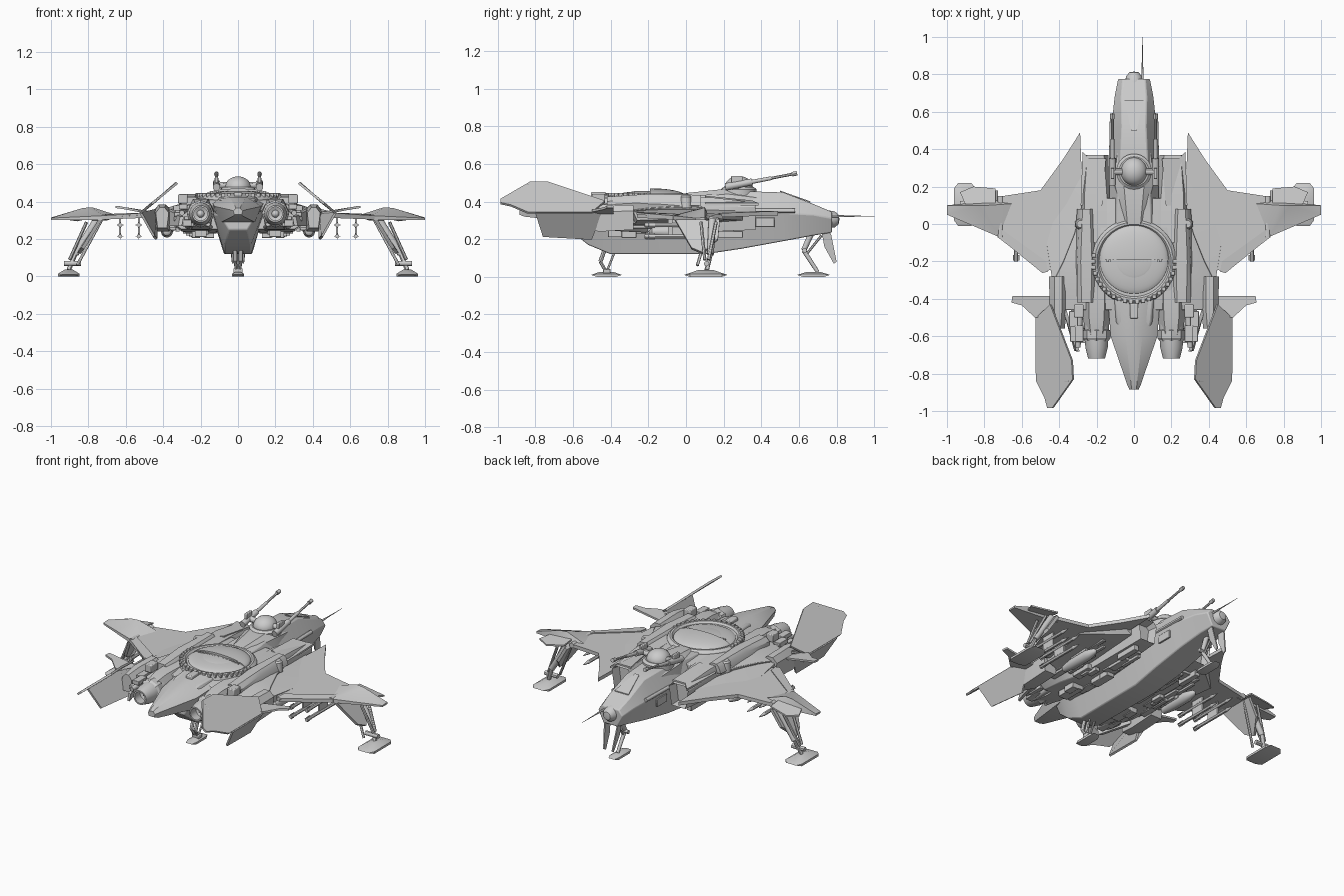
import bpy, bmesh, math, random
from mathutils import Vector, Matrix

random.seed(4)


def finish(name, bm, mirror=False, bevel=0):
    bmesh.ops.recalc_face_normals(bm, faces=bm.faces[:])
    me = bpy.data.meshes.new(name)
    bm.to_mesh(me)
    bm.free()
    ob = bpy.data.objects.new(name, me)
    bpy.context.collection.objects.link(ob)
    if bevel:
        b = ob.modifiers.new("Bevel", 'BEVEL')
        b.width, b.segments, b.limit_method = bevel, 2, 'ANGLE'
    if mirror:
        ob.modifiers.new("Mirror", 'MIRROR').use_mirror_merge = False
    return ob


def loft(name, sections, cx=0, mirror=False, bevel=0, inset=0):
    # hexagonal sections: y, top z, top half-width, mid z, mid hw, bottom z, bottom hw
    bm = bmesh.new()
    rings = []
    for y, zt, wt, zm, wm, zb, wb in sections:
        rings.append([bm.verts.new((cx + x, y, z)) for x, z in
                      ((-wt, zt), (wt, zt), (wm, zm), (wb, zb), (-wb, zb), (-wm, zm))])
    for a, b in zip(rings, rings[1:]):
        for i in range(6):
            j = (i + 1) % 6
            bm.faces.new((a[i], a[j], b[j], b[i]))
    front = bm.faces.new(rings[0])
    bm.faces.new(rings[-1])
    bmesh.ops.recalc_face_normals(bm, faces=bm.faces[:])
    if inset:
        bmesh.ops.inset_region(bm, faces=[front], thickness=inset)
        bmesh.ops.translate(bm, verts=front.verts[:], vec=(0, -0.06, 0))
    return finish(name, bm, mirror, bevel)


def plate(name, pts, off, mirror=True):
    # polygon given thickness along the offset vector
    bm = bmesh.new()
    o = Vector(off) / 2
    a = [bm.verts.new(Vector(p) + o) for p in pts]
    b = [bm.verts.new(Vector(p) - o) for p in pts]
    bm.faces.new(a)
    bm.faces.new(b[::-1])
    for i in range(len(pts)):
        j = (i + 1) % len(pts)
        bm.faces.new((a[i], b[i], b[j], a[j]))
    return finish(name, bm, mirror)


def hull(name, pts, mirror=True):
    bm = bmesh.new()
    for p in pts:
        bm.verts.new(p)
    bmesh.ops.convex_hull(bm, input=bm.verts[:])
    return finish(name, bm, mirror)


def box(name, c, s, mirror=False, bevel=0):
    bm = bmesh.new()
    bmesh.ops.create_cube(bm, size=1, matrix=Matrix.Translation(c) @ Matrix.Diagonal((*s, 1)))
    return finish(name, bm, mirror, bevel)


def rods(name, segs, mirror=False, n=12):
    # each segment: start, end, start radius, end radius
    bm = bmesh.new()
    for p, q, r1, r2 in segs:
        p, q = Vector(p), Vector(q)
        m = Matrix.Translation((p + q) / 2) @ (q - p).to_track_quat('Z', 'Y').to_matrix().to_4x4()
        bmesh.ops.create_cone(bm, cap_ends=True, segments=n, radius1=r1, radius2=r2,
                              depth=(q - p).length, matrix=m)
    return finish(name, bm, mirror)


def lathe(name, prof, c, axis='Z', mirror=False, n=32):
    # profile of (radius, height) turned about an axis through c
    bm = bmesh.new()
    rings = []
    for r, h in prof:
        ring = []
        for i in range(n):
            t = 2 * math.pi * i / n
            x, y = r * math.cos(t), r * math.sin(t)
            ring.append(bm.verts.new(Vector(c) + Vector((x, y, h) if axis == 'Z' else (x, h, y))))
        rings.append(ring)
    for a, b in zip(rings, rings[1:]):
        for i in range(n):
            j = (i + 1) % n
            bm.faces.new((a[i], a[j], b[j], b[i]))
    bmesh.ops.remove_doubles(bm, verts=bm.verts[:], dist=1e-5)
    return finish(name, bm, mirror)


def dome(name, c, s, cut=None):
    bm = bmesh.new()
    bmesh.ops.create_uvsphere(bm, u_segments=40, v_segments=20, radius=1,
                              matrix=Matrix.Translation(c) @ Matrix.Diagonal((*s, 1)))
    if cut:
        r = bmesh.ops.bisect_plane(bm, geom=bm.verts[:] + bm.edges[:] + bm.faces[:],
                                   plane_co=c, plane_no=cut, clear_outer=True)
        bmesh.ops.contextual_create(bm, geom=[e for e in r['geom_cut'] if isinstance(e, bmesh.types.BMEdge)])
    return finish(name, bm)


# Central hull with keel, nose and tail beak
loft("hull", [(.775, .345, .06, .31, .087, .235, .05), (.68, .385, .068, .33, .105, .22, .065),
              (.52, .448, .065, .34, .122, .19, .08), (.3, .455, .075, .35, .13, .15, .085),
              (.1, .435, .09, .34, .14, .12, .075), (-.4, .425, .1, .33, .14, .12, .07),
              (-.52, .42, .09, .33, .13, .17, .07), (-.62, .38, .06, .33, .10, .25, .05)], bevel=.006)
loft("tail_beak", [(-.40, .435, .06, .395, .14, .29, .12), (-.6, .425, .045, .375, .125, .29, .09),
                   (-.86, .375, .015, .355, .036, .32, .03), (-.885, .365, .012, .35, .025, .33, .02)])
loft("canopy_fairing", [(.38, .445, .05, .42, .09, .36, .10), (.22, .468, .055, .44, .105, .36, .12),
                        (0, .445, .035, .42, .05, .36, .07)])
plate("nose_top_panel", [(-.05, .66, .398), (.05, .66, .398), (.015, .5, .455), (-.015, .5, .455)], (0, 0, .006), False)
lathe("nose_cap", [(0, .04), (.025, .036), (.042, .015), (.05, -.03), (0, -.03)], (0, .775, .305), 'Y')
rods("nose_probe", [((.045, .74, .322), (.045, .84, .322), .007, .005), ((.045, .84, .322), (.045, 1, .322), .004, .001)])
rods("nose_side_conduit", [((.122, .34, .35), (.117, .58, .35), .012, .012)], True)

# Broad deck, shoulders and air intakes
loft("deck", [(.14, .415, .16, .37, .27, .25, .22), (-.05, .425, .18, .375, .32, .24, .25),
              (-.2, .425, .2, .365, .38, .235, .28), (-.32, .42, .2, .35, .44, .24, .3),
              (-.46, .40, .18, .34, .44, .25, .3)], bevel=.005)
loft("intake", [(.37, .395, .045, .37, .068, .25, .05), (.15, .42, .06, .375, .075, .24, .06),
                (-.1, .425, .06, .37, .08, .24, .06)], cx=.205, mirror=True, inset=.012)
plate("intake_lip", [(.15, .35, .40), (.24, .35, .40), (.275, .385, .385), (.285, .1, .385), (.17, .1, .425)], (0, 0, .012))
loft("shoulder_ridge", [(.08, .435, .02, .42, .035, .38, .05), (-.2, .44, .03, .42, .05, .37, .06),
                        (-.42, .425, .025, .40, .05, .34, .05)], cx=.255, mirror=True)
loft("rear_boom", [(-.28, .38, .02, .35, .05, .25, .04), (-.46, .385, .02, .345, .045, .24, .04),
                   (-.56, .37, .012, .34, .035, .26, .025)], cx=.405, mirror=True)
plate("boom_strut", [(.37, -.46, .36), (.37, -.46, .27), (.31, -.68, .27), (.30, -.68, .32)], (.02, .006, 0))

# Round dish on the back: stepped collar, split dome and ring of blocks
lathe("dish_collar", [(0, -.03), (.235, -.03), (.225, .005), (.21, .018), (.198, .018), (.188, .006), (0, .006)], (0, -.2, .425), n=48)
dome("dish_front_dome", (0, -.19, .43), (.185, .185, .04), (0, -1, 0))
dome("dish_rear_dome", (0, -.19, .43), (.183, .183, .026), (0, 1, 0))
lathe("dish_lens", [(.1, -.01), (.1, .026), (.085, .03), (0, .032)], (0, -.19, .425))
for i in range(15):
    box("dish_tooth", (-.14 + .02 * i, -.197, .447), (.012, .012, .02))
for i in range(23):
    t = math.pi + math.pi * (i - 1) / 21
    box("dish_block", (.217 * math.cos(t), -.2 + .217 * math.sin(t), .435), (.022, .022, .022), bevel=.003)

# Twin-gun turret
lathe("turret_ring", [(0, -.04), (.095, -.04), (.095, .01), (.08, .022), (0, .022)], (0, .28, .455))
dome("turret_dome", (0, .28, .475), (.07, .075, .06))
d = Vector((0, .34, .065))
g = Vector((.115, .25, .485))
rods("turret_gun", [((.05, .28, .485), (.12, .28, .49), .018, .018), (g - d * .12, g + d * .3, .02, .018),
                    (g + d * .3, g + d * .6, .011, .01), (g + d * .6, g + d * .94, .0075, .0075),
                    (g + d * .92, g + d, .012, .012)], True)
box("gun_magazine", (.115, .27, .515), (.018, .06, .04), True, .004)

# Main wings and raised wing tips
plate("wing", [(.288, .49, .338), (.38, .345, .333), (.5, .18, .327), (.73, .145, .315), (.73, -.07, .315),
               (.48, -.26, .325), (.44, -.24, .327), (.3, -.2, .335), (.275, .15, .34)], (0, 0, .022))
hull("wing_root_fairing", [(.27, .3, .35), (.27, -.28, .37), (.44, -.28, .345), (.5, .12, .33), (.33, .3, .34),
                           (.27, .3, .3), (.27, -.28, .26), (.44, -.26, .30), (.5, .1, .31)])
plate("wing_flap", [(.46, -.255, .336), (.49, -.262, .336), (.72, -.075, .32), (.72, -.02, .328), (.47, -.2, .338)], (0, 0, .01))
hull("wing_tip", [(.63, .11, .322), (.78, .1, .37), (.83, .1, .366), (1, .1, .315), (1, .05, .312), (.72, -.07, .325),
                  (.72, -.07, .302), (1, .1, .302), (1, .05, .302), (.7, .13, .30)])
rods("wing_hinge", [((.715, -.07, .318), (.715, .15, .318), .016, .016)], True)

# Tail fins: upper blade leaning in, lower blade, small stabiliser
plate("upper_fin", [(.52, -.50, .34), (.445, -.43, .40), (.33, -.73, .50), (.325, -.83, .50), (.435, -.985, .41),
                    (.46, -.985, .39), (.475, -.93, .378), (.52, -.84, .34)], (.008, 0, .010))
plate("lower_fin", [(.44, -.44, .36), (.52, -.5, .34), (.52, -.80, .34), (.45, -.76, .215), (.435, -.5, .20)], (.011, 0, -.006))
plate("stabiliser", [(.42, -.385, .335), (.65, -.385, .372), (.655, -.42, .372), (.60, -.435, .364), (.53, -.5, .35), (.42, -.5, .335)], (0, 0, .012))
rods("fin_antenna", [((.345, -.84, .485), (.425, -.84, .418), .006, .006)], True)

# Engines with hollow nozzles and side machinery
lathe("engine", [(0, .4), (.05, .38), (.062, .3), (.066, .16), (.06, .06), (.045, 0), (.036, 0), (.04, .06), (.02, .07), (0, .03)],
      (.2, -.72, .335), 'Y', True)
lathe("engine_band", [(.06, .16), (.074, .15), (.074, .11), (.06, .09)], (.2, -.72, .335), 'Y', True, 8)
loft("engine_cowl", [(-.3, .415, .045, .36, .07, .25, .05), (-.5, .415, .04, .35, .072, .25, .05),
                     (-.6, .395, .03, .34, .06, .27, .04)], cx=.2, mirror=True)
for k in range(10):
    box("engine_machinery", (random.uniform(.26, .33), random.uniform(-.6, -.44), random.uniform(.26, .38)),
        (random.uniform(.02, .05), random.uniform(.05, .12), random.uniform(.02, .04)), True, .003)
rods("exhaust_pipe", [((.285, -.4, .36), (.3, -.66, .34), .02, .014), ((.27, -.4, .27), (.25, -.62, .28), .022, .014),
                      ((.15, -.4, .26), (.16, -.62, .28), .018, .012)], True)

# Deck fittings and side detail
box("deck_vent", (.295, -.465, .415), (.05, .07, .05), True, .005)
box("tail_sensor", (0, -.465, .435), (.045, .08, .03), False, .006)
lathe("deck_hatch", [(0, .03), (.02, .03), (.028, .02), (.032, -.04)], (.285, 0, .405), mirror=True, n=16)
for k in range(16):
    box("belly_detail", (random.uniform(.13, .27), random.uniform(-.4, .25), random.uniform(.225, .25)),
        (random.uniform(.02, .07), random.uniform(.05, .16), random.uniform(.02, .04)), True, .003)
for k in range(10):
    box("side_detail", (random.uniform(.29, .36), random.uniform(-.42, .1), random.uniform(.25, .32)),
        (random.uniform(.02, .06), random.uniform(.06, .16), random.uniform(.015, .035)), True, .003)
box("hull_side_panel", (.118, .42, .29), (.012, .1, .05), True, .003)

# Under-wing stores
lathe("wing_pod", [(0, -.15), (.022, -.13), (.032, -.06), (.032, .08), (.018, .14), (0, .16)], (.38, -.05, .24), 'Y', True, 16)
box("pod_pylon", (.38, -.05, .285), (.014, .14, .06), True)
for x, y in ((.53, -.05), (.63, -.03)):
    box("missile_pylon", (x, y, .265), (.01, .09, .1), True)
    for z in (.215, .275):
        rods("missile", [((x, y - .17, z), (x, y + .13, z), .011, .011), ((x, y + .13, z), (x, y + .18, z), .011, .002)], True)
        box("missile_tail", (x, y - .15, z), (.034, .03, .003), True)
        box("missile_rudder", (x, y - .15, z), (.003, .03, .034), True)

# Wing legs: shroud, struts and skid feet
plate("leg_shroud", [(.735, -.06, .305), (.735, .18, .305), (.80, .17, .2), (.85, .09, .125), (.83, .03, .15)], (.016, 0, .01))
rods("wing_leg", [((.75, .14, .31), (.87, .13, .12), .02, .018), ((.87, .13, .12), (.905, .11, .035), .012, .012),
                  ((.81, .16, .29), (.90, .12, .09), .009, .009), ((.81, .08, .29), (.90, .10, .09), .009, .009),
                  ((.84, .11, .07), (.93, .11, .07), .014, .014), ((.73, .13, .30), (.86, .06, .06), .008, .008)], True)
plate("leg_door", [(.74, .11, .335), (.74, .19, .325), (.86, .20, .30), (.93, .17, .31), (.9, .1, .32)], (0, 0, .01))


def foot(name, x, y0, y1, w, h, mirror):
    pts = []
    for sx in (-1, 1):
        pts += [(x + sx * w, y0 + .03, 0), (x + sx * w, y1 - .03, 0), (x + sx * w * .6, y0, .01), (x + sx * w * .6, y1, .01),
                (x + sx * w, y0 + .03, .014), (x + sx * w, y1 - .03, .014),
                (x + sx * w * .4, (y0 + y1) / 2 - .04, h), (x + sx * w * .4, (y0 + y1) / 2 + .04, h)]
    hull(name, pts, mirror)


foot("wing_foot", .905, -.01, .22, .058, .036, True)
foot("nose_foot", 0, .59, .765, .032, .025, False)
foot("tail_foot", 0, -.505, -.34, .032, .025, False)

# Nose and tail landing gear
rods("nose_leg", [((0, .67, .24), (0, .625, .14), .016, .014), ((0, .625, .14), (0, .70, .025), .012, .01),
                  ((-.03, .63, .14), (.03, .63, .14), .012, .012), ((0, .72, .22), (0, .64, .12), .007, .007)])
plate("nose_gear_door", [(.04, .72, .24), (.045, .77, .23), (.03, .80, .08), (.028, .785, .07), (.035, .735, .16)], (.008, 0, 0))
rods("tail_leg", [((.015, -.43, .15), (.015, -.455, .08), .011, .011), ((.015, -.455, .08), (.005, -.42, .02), .009, .009),
                  ((.02, -.38, .13), (.01, -.42, .03), .006, .006)], True)
box("tail_gear_hub", (0, -.42, .03), (.05, .04, .025), False, .005)

# Smooth shading with sharp creases
for ob in bpy.data.objects:
    ob.select_set(True)
    bpy.context.view_layer.objects.active = ob
bpy.ops.object.shade_smooth_by_angle(angle=math.radians(30))
